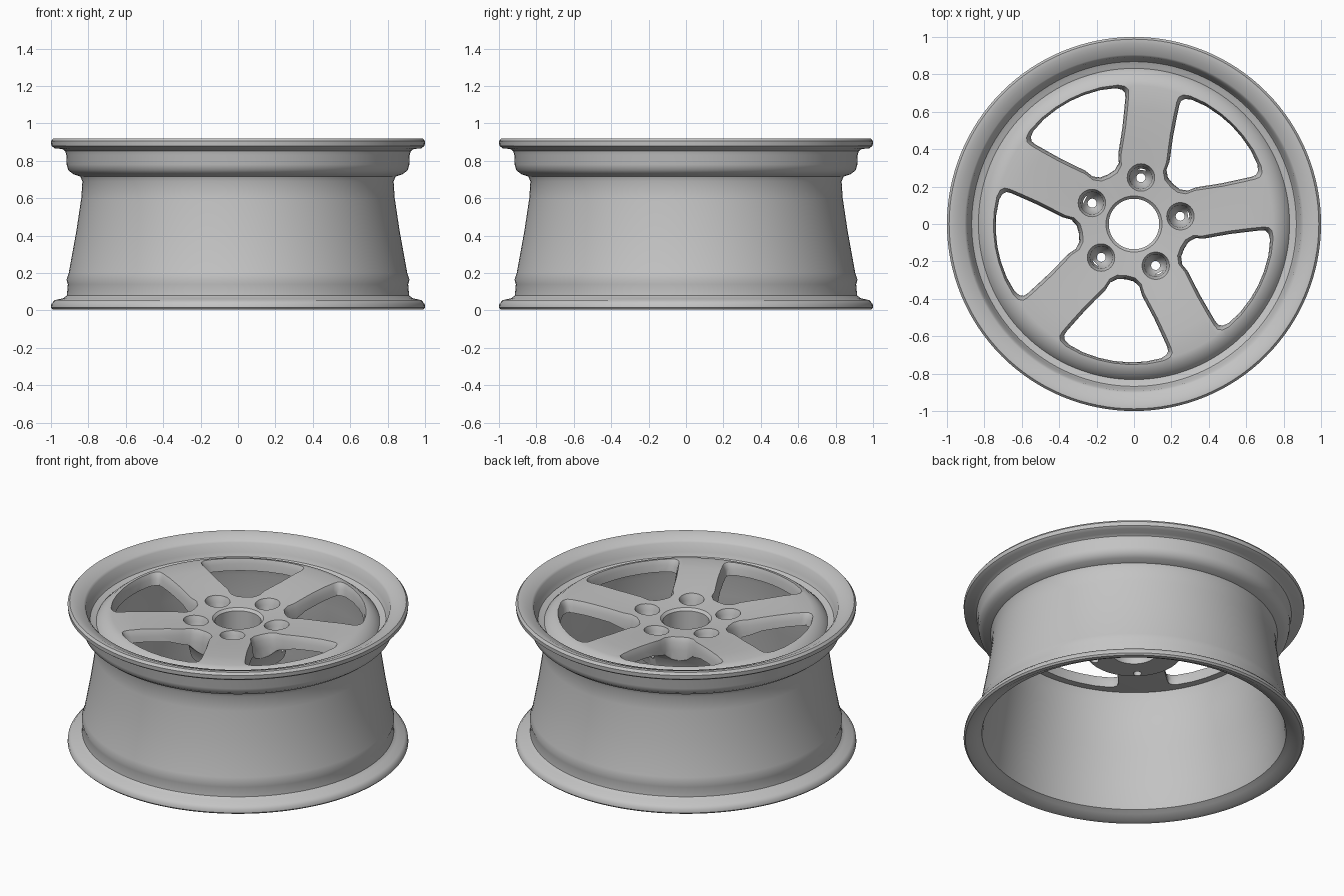
import bpy
import bmesh
from math import radians, cos, sin, tau

if "Cube" in bpy.data.objects:
    bpy.data.objects.remove(bpy.data.objects["Cube"])

SPOKES = 5
FIRST_SPOKE = radians(81.5)
STEP = tau / SPOKES

metal = bpy.data.materials.new("grey_metal")
metal.use_nodes = True
GREY = (0.55, 0.55, 0.55, 1)
metal.diffuse_color = GREY
metal.node_tree.nodes["Principled BSDF"].inputs["Base Color"].default_value = GREY


def make_object(name, bm):
    bmesh.ops.recalc_face_normals(bm, faces=bm.faces)
    mesh = bpy.data.meshes.new(name)
    bm.to_mesh(mesh)
    bm.free()
    mesh.materials.append(metal)
    obj = bpy.data.objects.new(name, mesh)
    bpy.context.scene.collection.objects.link(obj)
    return obj


def smooth(obj, angle=40):
    obj.data.shade_smooth()
    obj.data.set_sharp_from_angle(angle=radians(angle))


def bridge(bm, a, b):
    for i in range(len(a)):
        j = (i + 1) % len(a)
        bm.faces.new((a[i], a[j], b[j], b[i]))


def lathe(name, profile, steps=128):
    """Revolve a closed (radius, height) outline about the z axis."""
    bm = bmesh.new()
    rings = [[bm.verts.new((r * cos(tau * k / steps), r * sin(tau * k / steps), z))
              for k in range(steps)] for r, z in profile]
    for a, b in zip(rings, rings[1:] + rings[:1]):
        bridge(bm, a, b)
    return make_object(name, bm)


def loft(bm, sections):
    """Capped solid through matching point loops."""
    rings = [[bm.verts.new(p) for p in s] for s in sections]
    for a, b in zip(rings, rings[1:]):
        bridge(bm, a, b)
    bm.faces.new(rings[0])
    bm.faces.new(rings[-1])


def cut(target, cutter):
    mod = target.modifiers.new(cutter.name, "BOOLEAN")
    mod.operation = "DIFFERENCE"
    mod.solver = "EXACT"
    mod.object = cutter
    cutter.hide_render = True
    bpy.context.view_layer.objects.active = target
    bpy.ops.object.modifier_apply(modifier=mod.name)
    bpy.data.objects.remove(cutter)


# Barrel: outer wall going up, then the front lip, groove and inner wall going down
outer = [(0.965, 0.005), (0.99, 0.005), (1.0, 0.015), (0.998, 0.035), (0.98, 0.055),
         (0.935, 0.065), (0.915, 0.08), (0.91, 0.14), (0.917, 0.165), (0.905, 0.2),
         (0.865, 0.42), (0.838, 0.6), (0.832, 0.69), (0.842, 0.715), (0.88, 0.728),
         (0.908, 0.75), (0.916, 0.78), (0.918, 0.83), (0.924, 0.852), (0.94, 0.863),
         (0.98, 0.867), (0.998, 0.88), (1.0, 0.905), (0.988, 0.92)]
inner = [(0.965, 0.92), (0.94, 0.908), (0.905, 0.897), (0.893, 0.885), (0.88, 0.83),
         (0.868, 0.805), (0.845, 0.795), (0.8, 0.785), (0.785, 0.775), (0.8, 0.72),
         (0.805, 0.6), (0.835, 0.42), (0.87, 0.2), (0.885, 0.08), (0.893, 0.045),
         (0.92, 0.03)]
barrel = lathe("rim_barrel", outer + inner)
smooth(barrel)

# Face disc with a deep hub behind it and an open centre bore
face = lathe("spoke_face", [
    (0.135, 0.595), (0.135, 0.795), (0.15, 0.81), (0.3, 0.82), (0.45, 0.835),
    (0.62, 0.848), (0.74, 0.85), (0.775, 0.843), (0.805, 0.82), (0.83, 0.797),
    (0.835, 0.785), (0.78, 0.775), (0.6, 0.77), (0.45, 0.755), (0.34, 0.72),
    (0.295, 0.67), (0.28, 0.595)])

# Spoke windows with softened front edges, following the slight dish of the face
half = [(0.295, 0), (0.3, 0.045), (0.325, 0.08), (0.37, 0.1), (0.484, 0.183),
        (0.62, 0.272), (0.645, 0.283), (0.668, 0.276), (0.69, 0.25), (0.72, 0.17),
        (0.737, 0.08), (0.742, 0)]
outline = half + [(u, -v) for u, v in half[-2:0:-1]]
bm = bmesh.new()
for k in range(SPOKES):
    turn = FIRST_SPOKE + (k + 0.5) * STEP
    sections = []
    for z, scale in ((0.5, 0.97), (0.76, 0.99), (0.805, 1.015), (0.832, 1.05), (0.9, 1.2)):
        loop = []
        for u, v in outline:
            height = z + 0.07 * (u - 0.56)
            u, v = 0.56 + (u - 0.56) * scale, v * scale
            loop.append((u * cos(turn) - v * sin(turn), u * sin(turn) + v * cos(turn), height))
        sections.append(loop)
    loft(bm, sections)
cut(face, make_object("window_cutter", bm))

# Bolt pockets: tapered wells with small through holes
bm = bmesh.new()
for k in range(SPOKES):
    turn = FIRST_SPOKE + k * STEP
    cx, cy = 0.25 * cos(turn), 0.25 * sin(turn)
    loft(bm, [[(cx + r * cos(tau * i / 24), cy + r * sin(tau * i / 24), z) for i in range(24)]
              for z, r in ((0.5, 0.024), (0.635, 0.024), (0.66, 0.048),
                           (0.785, 0.06), (0.812, 0.072), (0.87, 0.09))])
cut(face, make_object("bolt_cutter", bm))
smooth(face)
